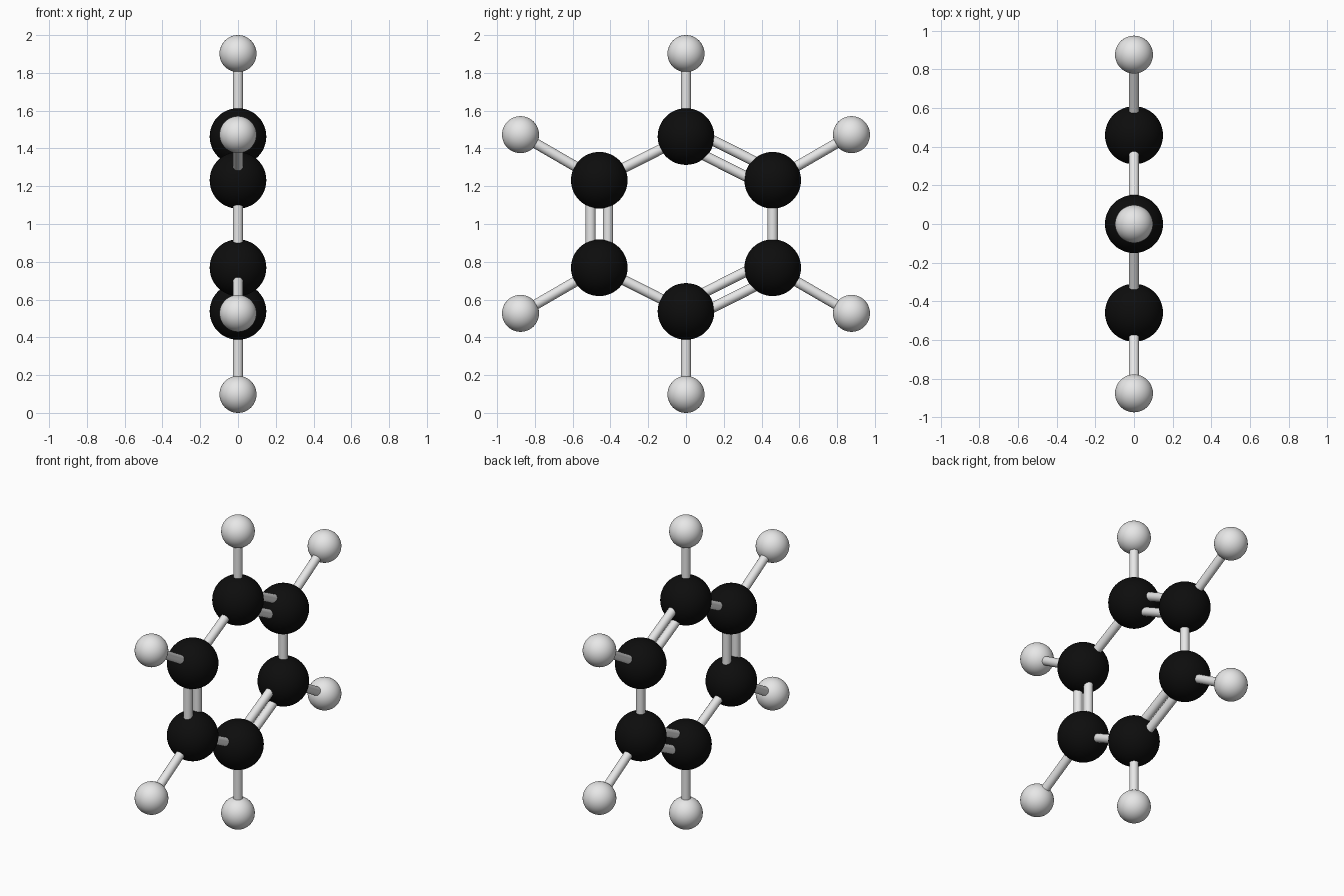
import bpy
from mathutils import Vector

if "Cube" in bpy.data.objects:
    bpy.data.objects.remove(bpy.data.objects["Cube"])


def material(name, value):
    m = bpy.data.materials.new(name)
    m.diffuse_color = (value, value, value, 1)
    m.use_nodes = True
    m.node_tree.nodes["Principled BSDF"].inputs["Base Color"].default_value = m.diffuse_color
    return m


black = material("black", 0.004)
white = material("light_grey", 0.8)

CARBON_R, HYDROGEN_R, BOND_R, DOUBLE_GAP = 0.15, 0.098, 0.027, 0.046


def atom(name, pos, radius, mat):
    bpy.ops.mesh.primitive_uv_sphere_add(segments=48, ring_count=24, radius=radius, location=pos)
    ob = bpy.context.object
    ob.name = name
    ob.data.materials.append(mat)
    bpy.ops.object.shade_smooth()


def bond(name, a, b, offset=0.0):
    d = b - a
    side = Vector((1, 0, 0)).cross(d).normalized()
    bpy.ops.mesh.primitive_cylinder_add(vertices=24, radius=BOND_R, depth=d.length,
                                        location=(a + b) / 2 + side * offset)
    ob = bpy.context.object
    ob.name = name
    ob.rotation_euler = d.to_track_quat('Z', 'Y').to_euler()
    ob.data.materials.append(white)
    bpy.ops.object.shade_smooth_by_angle()


def ring(side_y, side_z, top_z):
    """Six positions in the YZ plane, clockwise from the top."""
    yz = [(0, top_z), (side_y, side_z), (side_y, -side_z),
          (0, -top_z), (-side_y, -side_z), (-side_y, side_z)]
    return [Vector((0, y, 1 + z)) for y, z in yz]


carbons = ring(0.459, 0.2315, 0.463)
hydrogens = ring(0.876, 0.473, 0.902)

for i, (c, h) in enumerate(zip(carbons, hydrogens)):
    atom(f"carbon_atom_{i + 1}", c, CARBON_R, black)
    atom(f"hydrogen_atom_{i + 1}", h, HYDROGEN_R, white)
    bond(f"outer_bond_{i + 1}", c, h)
    # ring bonds alternate double and single
    nxt = carbons[(i + 1) % 6]
    if i % 2 == 0:
        bond(f"double_bond_{i + 1}_inner", c, nxt, DOUBLE_GAP)
        bond(f"double_bond_{i + 1}_outer", c, nxt, -DOUBLE_GAP)
    else:
        bond(f"single_bond_{i + 1}", c, nxt)
